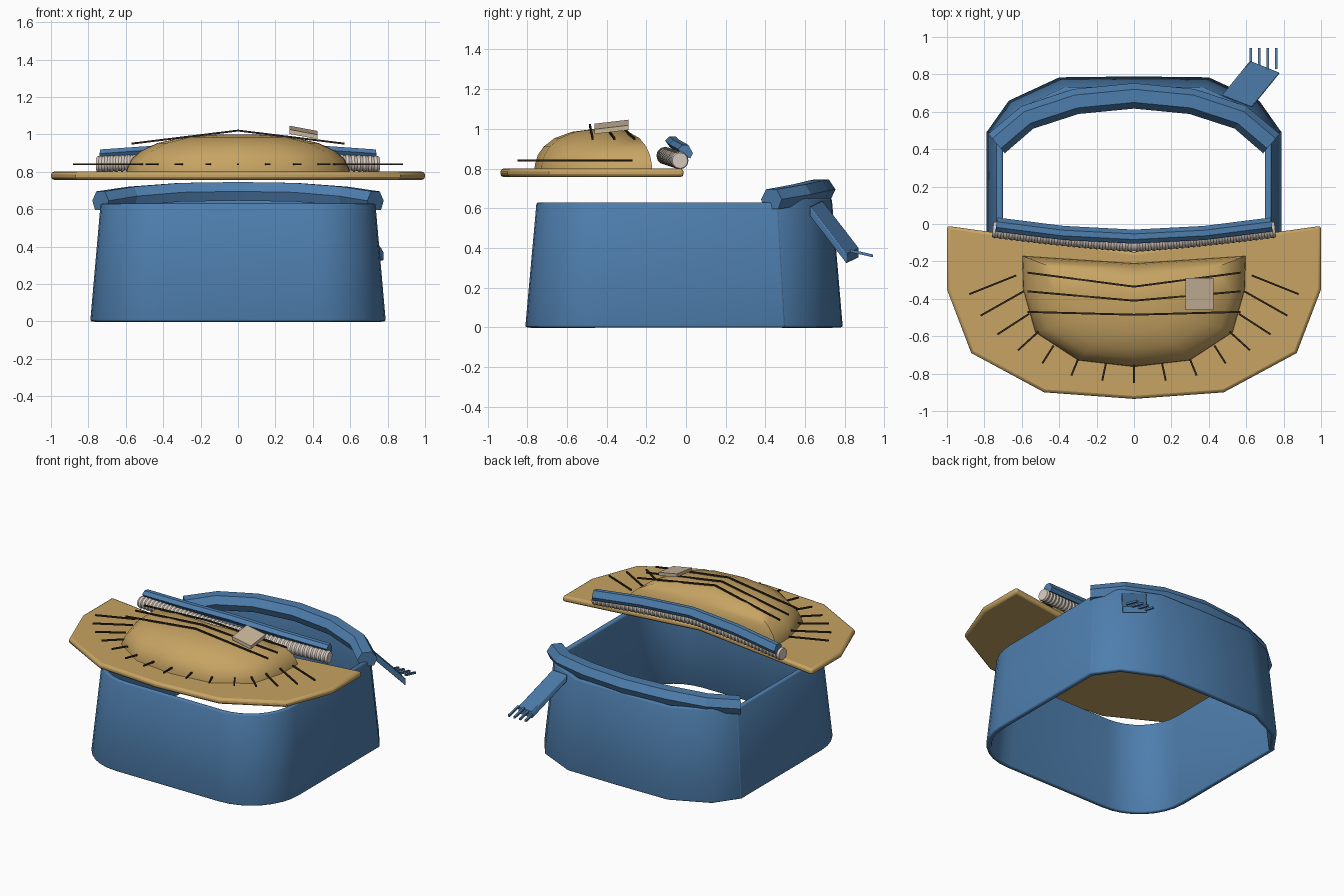
import bpy, math
from mathutils import Vector

cube = bpy.data.objects.get("Cube")
if cube:
    bpy.data.objects.remove(cube)


def material(name, rgb):
    m = bpy.data.materials.new(name)
    m.use_nodes = True
    m.diffuse_color = (*rgb, 1)
    m.node_tree.nodes["Principled BSDF"].inputs["Base Color"].default_value = (*rgb, 1)
    return m


blue = material("blue cloth", (0.076, 0.209, 0.42))
straw = material("straw", (0.57, 0.37, 0.125))
cream = material("cream rope", (0.68, 0.6, 0.53))
beige = material("beige patch", (0.6, 0.48, 0.33))
dark = material("dark stitch", (0.03, 0.02, 0.012))


def build(name, verts, faces, mat, bevel=0, wall=0, angle=35):
    me = bpy.data.meshes.new(name)
    me.from_pydata(verts, [], faces)
    me.materials.append(mat)
    ob = bpy.data.objects.new(name, me)
    bpy.context.collection.objects.link(ob)
    bpy.ops.object.select_all(action='DESELECT')
    ob.select_set(True)
    bpy.context.view_layer.objects.active = ob
    bpy.ops.object.shade_smooth_by_angle(angle=math.radians(angle))
    if wall:
        s = ob.modifiers.new("wall", 'SOLIDIFY')
        s.thickness, s.offset = wall, -1
    if bevel:
        b = ob.modifiers.new("bevel", 'BEVEL')
        b.width, b.segments, b.limit_method = bevel, 2, 'ANGLE'
        b.angle_limit = math.radians(50)
    return ob


def mirrored(half):
    """Extend a path that runs from +x to the centre over to -x."""
    return half + [(-p[0], *p[1:]) for p in reversed(half[:-1])]


def sweep(name, path, section, mat, side=None, scales=None, **kw):
    """Sweep a section (sideways, up) along a path, with capped ends."""
    pts, verts, n = [Vector(p) for p in path], [], len(section)
    for i, p in enumerate(pts):
        t = pts[min(i + 1, len(pts) - 1)] - pts[max(i - 1, 0)]
        across = Vector(side) if side else Vector((t.y, -t.x, 0)).normalized()
        k = scales[i] if scales else 1
        verts += [p + across * a * k + Vector((0, 0, b * k)) for a, b in section]
    faces = [(r * n + j, r * n + (j + 1) % n, (r + 1) * n + (j + 1) % n, (r + 1) * n + j)
             for r in range(len(pts) - 1) for j in range(n)]
    faces += [tuple(reversed(range(n))), tuple(range(len(verts) - n, len(verts)))]
    ob = build(name, verts, faces, mat, **kw)
    import bmesh
    bm = bmesh.new()
    bm.from_mesh(ob.data)
    bmesh.ops.recalc_face_normals(bm, faces=bm.faces)
    bm.to_mesh(ob.data)
    bm.free()
    return ob


def rect(w, h):
    return [(-w, -h), (w, -h), (w, h), (-w, h)]


def tapered_wall(name, outline, height, angle):
    """Open wall on a counterclockwise outline, leaning inward."""
    n = len(outline)
    verts = [(x, y, 0) for x, y in outline]
    verts += [(x * 0.93, y * 0.93, height) for x, y in outline]
    faces = [(i, i + 1, n + i + 1, n + i) for i in range(n - 1)]
    return build(name, verts, faces, blue, bevel=0.01, wall=0.035, angle=angle)


# Body: rounded front wrap and faceted back panel
r = 0.38
corner = [(0.79 - r + r * math.cos(a), -0.81 + r - r * math.sin(a))
          for a in (math.radians(90 * i / 8) for i in range(9))]
half = [(0.79, 0.5)] + corner
front = [(-x, y) for x, y in half] + list(reversed(half))
tapered_wall("front_wrap", front, 0.63, 40)
back = mirrored([(0.79, 0.49), (0.67, 0.66), (0.4, 0.785), (0, 0.79)])
tapered_wall("back_panel", back, 0.65, 15)

# Collar roll around the back
roll = [(-0.068, 0), (-0.035, 0.05), (0.035, 0.05),
        (0.068, 0.0), (0.045, -0.05), (-0.045, -0.05)]
collar = mirrored([(0.735, 0.43, 0.645), (0.57, 0.57, 0.67),
                   (0.31, 0.655, 0.69), (0, 0.685, 0.695)])
sweep("collar_roll", collar, roll, blue, angle=15)

# Scarf tail with fringe
sweep("scarf_tail", [(0.55, 0.655, 0.6), (0.7, 0.84, 0.36)], rect(1, 0.025),
      blue, side=(0.08, -0.032, -0.015), bevel=0.006)
for i in range(4):
    x = 0.625 + 0.045 * i
    sweep(f"fringe_{i + 1}", [(x, 0.83, 0.385), (x, 0.942, 0.36)], rect(0.007, 0.007), blue)

# Hat brim
rim = mirrored([(1, -0.01), (1, -0.35), (0.87, -0.69), (0.48, -0.9), (0, -0.935)])
rim.append((0, -0.15))
n = len(rim)
# two halves share the centre line so the caps stay convex
mid = n // 2 - 1
verts = [(x, y, z) for z in (0.757, 0.8) for x, y in rim]
right_half = list(range(mid + 1)) + [n - 1]
left_half = list(range(mid, n))
faces = [(i, n + i, n + (i + 1) % n, (i + 1) % n) for i in range(n)]
for part in (right_half, left_half):
    faces += [tuple(part), tuple(n + i for i in reversed(part))]
build("hat_brim", verts, faces, straw, bevel=0.016)

# Hat crown built from shrinking rings
base = mirrored([(0.6, -0.17), (0.595, -0.35), (0.53, -0.58), (0.3, -0.73), (0, -0.765)])
base.append((0, -0.21))
rings = [(1, 0.78), (0.99, 0.82), (0.95, 0.868), (0.87, 0.91),
         (0.72, 0.953), (0.48, 0.985), (0.2, 0.998)]
n = len(base)
verts = [(x * s, -0.4 + (y + 0.4) * s, z) for s, z in rings for x, y in base]
verts.append((0, -0.4, 1.0))
faces = [(k * n + (i + 1) % n, k * n + i, (k + 1) * n + i, (k + 1) * n + (i + 1) % n)
         for k in range(len(rings) - 1) for i in range(n)]
last = (len(rings) - 1) * n
faces += [(last + (i + 1) % n, last + i, len(verts) - 1) for i in range(n)]
build("hat_crown", verts, faces, straw, angle=50)

# Long stitches across the crown
for i, (end, centre) in enumerate([(-0.26, -0.335), (-0.36, -0.41), (-0.47, -0.485)]):
    sweep(f"crown_stitch_{i + 1}", mirrored([(0.57, end, 0.95), (0, centre, 1.02)]),
          rect(0.005, 0.005), dark)

# Short stitches fanning over the brim
fan = [(0.88, -0.375, 0.63, -0.275), (0.82, -0.49, 0.59, -0.36),
       (0.73, -0.59, 0.56, -0.48), (0.62, -0.675, 0.51, -0.575),
       (0.49, -0.745, 0.43, -0.65), (0.335, -0.81, 0.3, -0.725),
       (0.17, -0.838, 0.15, -0.745), (0, -0.85, 0, -0.755)]
for i, (x1, y1, x2, y2) in enumerate(fan):
    for sign, label in ((1, "left"), (-1, "right")):
        if x1 or sign > 0:
            sweep(f"brim_stitch_{label}_{i + 1}",
                  [(sign * x1, y1, 0.84), (sign * x2, y2, 0.84)], rect(0.005, 0.005), dark)

# Patch
sweep("patch", [(0.35, -0.46, 1.0), (0.35, -0.29, 1.02)], rect(1, 0.012), beige,
      side=(0.075, 0, -0.014))

# Ribbed rope and cloth band behind the hat
path, scales, count = [], [], 100
for i in range(count + 1):
    u = 1 - 2 * i / count
    k = abs(u) ** 1.3
    path.append((0.755 * u, -0.105 + 0.075 * k, 0.865 - 0.025 * k))
    scales.append(1.0 if i % 2 else 0.88)
circle = [(0.045 * math.cos(math.tau * j / 12), 0.045 * math.sin(math.tau * j / 12))
          for j in range(12)]
sweep("hat_rope", path, circle, cream, scales=scales)

band = [(-0.04, 0.012), (-0.018, 0.034), (0.012, 0.034),
        (0.035, -0.008), (0.022, -0.034), (-0.018, -0.018)]
sweep("hat_band", mirrored([(0.735, 0.0, 0.885), (0.38, -0.045, 0.91), (0, -0.065, 0.928)]),
      band, blue, angle=20)
